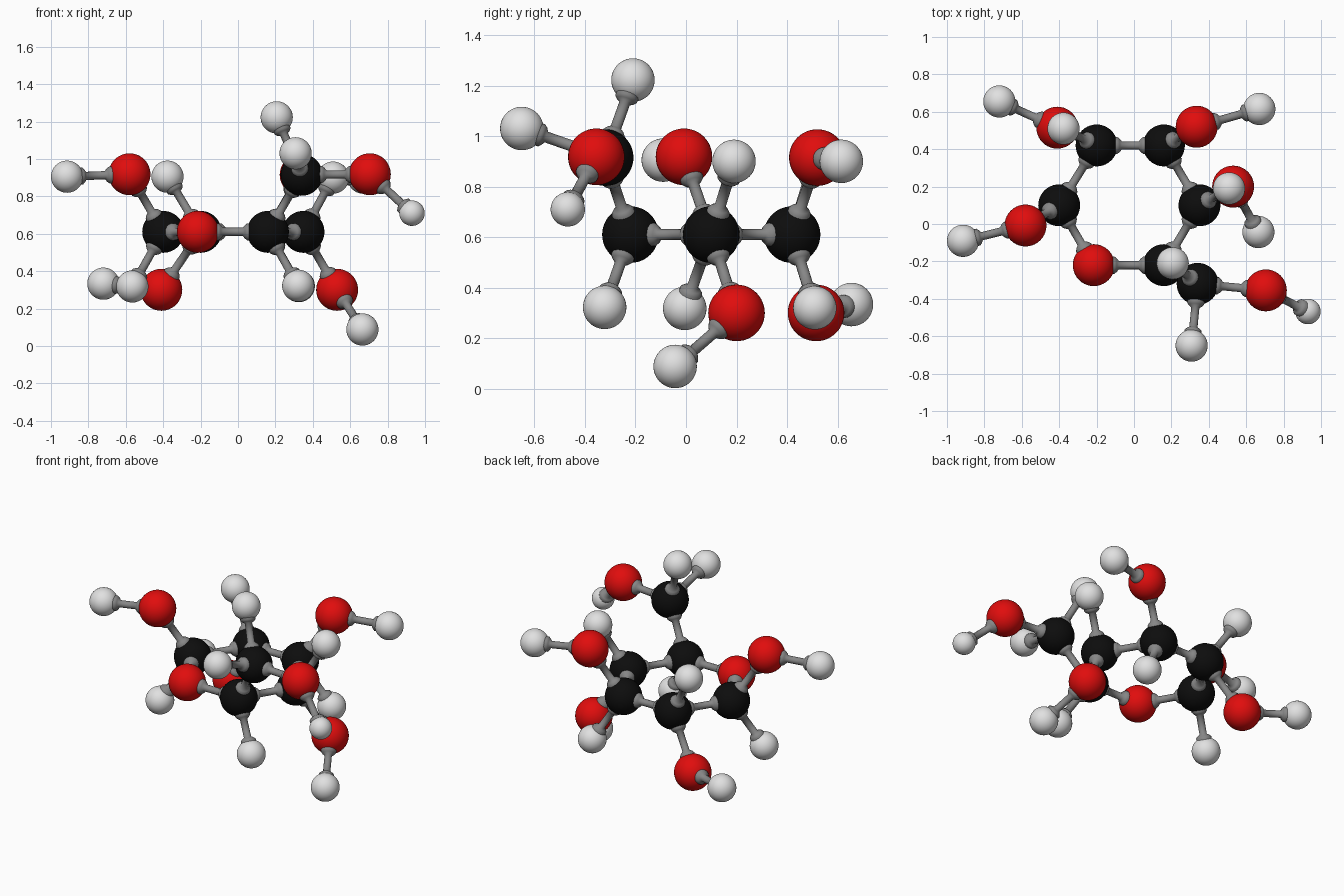
import bpy
import bmesh
import math
from mathutils import Vector

if "Cube" in bpy.data.objects:
    bpy.data.objects.remove(bpy.data.objects["Cube"], do_unlink=True)


def material(name, colour):
    mat = bpy.data.materials.new(name)
    mat.use_nodes = True
    mat.diffuse_color = (*colour, 1)
    bsdf = next(n for n in mat.node_tree.nodes if n.type == 'BSDF_PRINCIPLED')
    bsdf.inputs["Base Color"].default_value = (*colour, 1)
    bsdf.inputs["Roughness"].default_value = 0.5
    return mat


BLACK = material("carbon black", (0.004, 0.004, 0.004))
RED = material("oxygen red", (0.75, 0.004, 0.004))
WHITE = material("hydrogen white", (0.75, 0.75, 0.75))
GREY = material("bond grey", (0.24, 0.24, 0.24))

BIG, SMALL, TINY = 0.112, 0.086, 0.068   # ball radii
ROD, COLLAR = 0.022, 0.046               # bond radii


def finish(name, bm, mat, place):
    mesh = bpy.data.meshes.new(name)
    bmesh.ops.recalc_face_normals(bm, faces=bm.faces)
    for face in bm.faces:
        face.smooth = True
    bm.to_mesh(mesh)
    bm.free()
    mesh.materials.append(mat)
    obj = bpy.data.objects.new(name, mesh)
    obj.location = place
    bpy.context.collection.objects.link(obj)
    return obj


def ball(name, place, radius, mat):
    bm = bmesh.new()
    bmesh.ops.create_uvsphere(bm, u_segments=40, v_segments=24, radius=radius)
    finish(name, bm, mat, place)
    return Vector(place), radius


def bond(name, start, end):
    """Thin rod that flares into a collar where it meets each ball."""
    (a, ra), (b, rb) = start, end
    length = (b - a).length
    half = [(COLLAR, 0.6), (COLLAR, 0.98), (0.036, 1.1), (ROD, 1.2)]
    profile = [(r, ra * t) for r, t in half]
    profile += [(r, length - rb * t) for r, t in reversed(half)]
    bm = bmesh.new()
    verts = [bm.verts.new((r, 0, z)) for r, z in profile]
    edges = [bm.edges.new(pair) for pair in zip(verts, verts[1:])]
    bmesh.ops.spin(bm, geom=verts + edges, axis=(0, 0, 1), cent=(0, 0, 0),
                   angle=math.tau, steps=20, use_merge=True)
    bmesh.ops.remove_doubles(bm, verts=bm.verts, dist=0.0005)
    obj = finish(name, bm, GREY, a)
    obj.rotation_mode = 'QUATERNION'
    obj.rotation_quaternion = (b - a).to_track_quat('Z', 'Y')


# Six-sided ring of five carbons and one oxygen
RING_Z = 0.61
ring = {
    "carbon_back_right": (-0.20, 0.42), "carbon_back_left": (0.16, 0.42),
    "carbon_left": (0.35, 0.10), "carbon_front_left": (0.16, -0.22),
    "ring_oxygen": (-0.215, -0.22), "carbon_right": (-0.40, 0.10),
}
atoms = {}
for name, (x, y) in ring.items():
    atoms[name] = ball(name, (x, y, RING_Z), BIG, RED if "oxygen" in name else BLACK)
names = list(ring)
for i, name in enumerate(names):
    bond("ring_bond_" + name, atoms[name], atoms[names[(i + 1) % len(names)]])

# Side carbon above the ring
atoms["side_carbon"] = ball("side_carbon", (0.34, -0.32, 0.915), BIG, BLACK)
bond("side_carbon_bond", atoms["carbon_front_left"], atoms["side_carbon"])

# Oxygen arms: carbon, oxygen position, end hydrogen position and radius
arms = [
    ("carbon_back_right", (-0.41, 0.515, 0.30), (-0.72, 0.655, 0.333), SMALL),
    ("carbon_back_left", (0.335, 0.52, 0.915), (0.67, 0.615, 0.90), SMALL),
    ("carbon_left", (0.53, 0.20, 0.30), (0.665, -0.043, 0.088), SMALL),
    ("carbon_right", (-0.58, -0.008, 0.918), (-0.914, -0.09, 0.905), SMALL),
    ("side_carbon", (0.705, -0.355, 0.918), (0.93, -0.468, 0.71), TINY),
]
for root, oxygen, hydrogen, radius in arms:
    o = ball("arm_oxygen_" + root, oxygen, BIG, RED)
    h = ball("arm_hydrogen_" + root, hydrogen, radius, WHITE)
    bond("arm_bond_" + root, atoms[root], o)
    bond("arm_end_bond_" + root, o, h)

# Hydrogens fixed straight to a carbon
singles = [
    ("carbon_back_right", (-0.377, 0.51, 0.905)),
    ("carbon_back_left", (0.325, 0.51, 0.32)),
    ("carbon_left", (0.508, 0.19, 0.90)),
    ("carbon_front_left", (0.322, -0.322, 0.322)),
    ("carbon_right", (-0.565, -0.005, 0.318)),
    ("side_carbon", (0.207, -0.21, 1.222)),
    ("side_carbon", (0.308, -0.65, 1.03)),
]
for i, (root, place) in enumerate(singles):
    h = ball(f"hydrogen_{i + 1}_{root}", place, SMALL, WHITE)
    bond(f"hydrogen_bond_{i + 1}", atoms[root], h)
